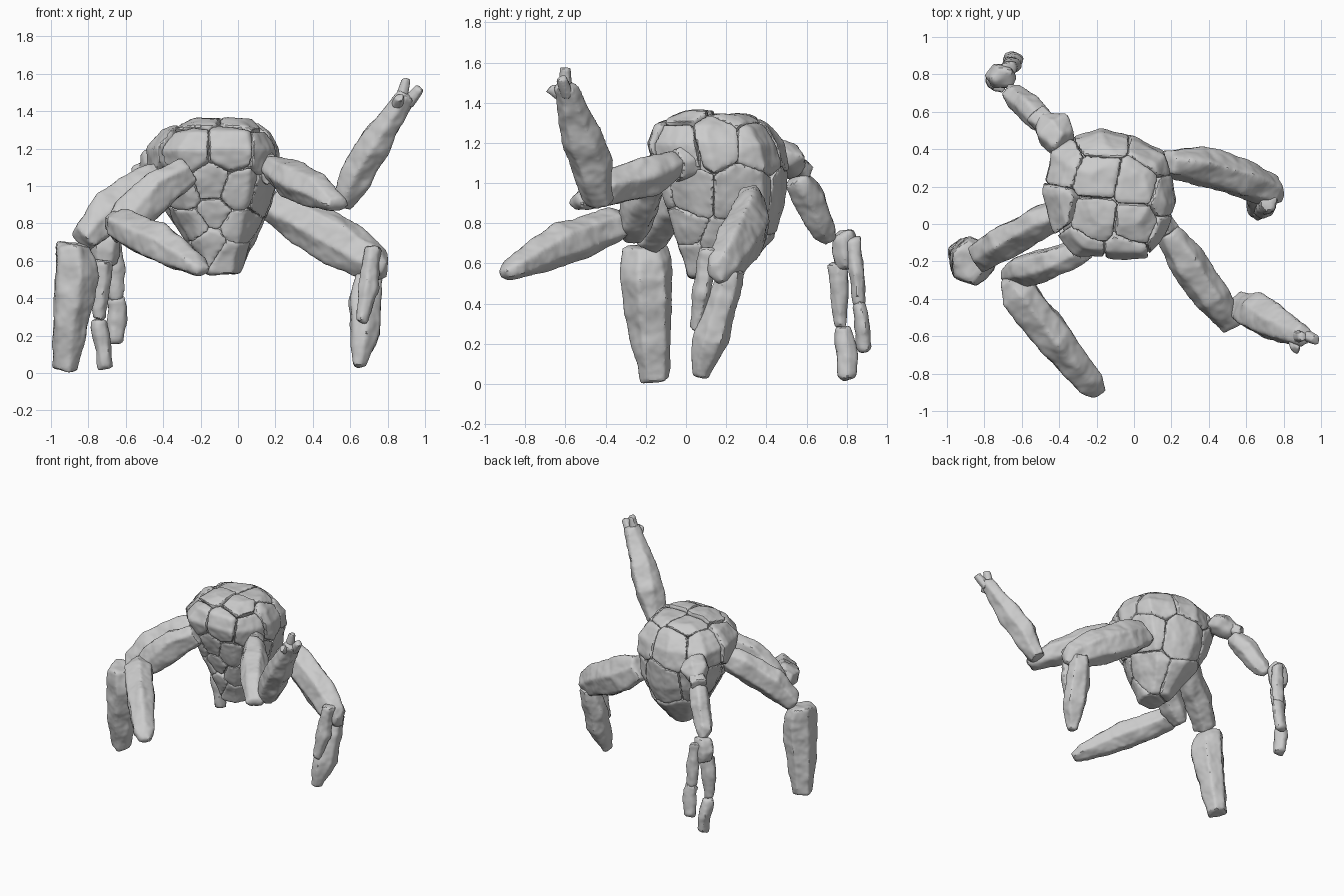
import bpy, bmesh, math, random
from mathutils import Vector

random.seed(4)
tex = bpy.data.textures.new("rock_grain", 'CLOUDS')
tex.noise_scale = 0.14
tex.noise_depth = 2


def hull(points):
    bm = bmesh.new()
    for p in points:
        bm.verts.new(p)
    res = bmesh.ops.convex_hull(bm, input=bm.verts)
    junk = [g for g in res["geom_interior"] + res["geom_unused"] if isinstance(g, bmesh.types.BMVert)]
    bmesh.ops.delete(bm, geom=list(set(junk)), context='VERTS')
    bmesh.ops.recalc_face_normals(bm, faces=bm.faces)
    return bm


def rock(name, bm, voxel=0.012, rough=0.03, soft=2):
    """Turn a convex block into a chipped, softened stone."""
    me = bpy.data.meshes.new(name)
    bm.to_mesh(me)
    bm.free()
    ob = bpy.data.objects.new(name, me)
    bpy.context.collection.objects.link(ob)
    m = ob.modifiers.new("remesh", 'REMESH')
    m.mode, m.voxel_size = 'VOXEL', voxel
    m = ob.modifiers.new("wear", 'SMOOTH')
    m.iterations = soft
    m = ob.modifiers.new("chips", 'DISPLACE')
    m.texture, m.strength, m.mid_level = tex, rough, 0.42
    dg = bpy.context.evaluated_depsgraph_get()
    new = bpy.data.meshes.new_from_object(ob.evaluated_get(dg))
    ob.modifiers.clear()
    ob.data = new
    bpy.ops.object.select_all(action='DESELECT')
    ob.select_set(True)
    bpy.context.view_layer.objects.active = ob
    bpy.ops.object.shade_smooth_by_angle(angle=math.radians(30))
    return ob


def stone(name, path, sides=6, **kw):
    """Long stone: stations (x, y, z, side radius, other radius)."""
    pts = [Vector(p[:3]) for p in path]
    t = (pts[-1] - pts[0]).normalized()
    if abs(t.z) > 0.86:
        v = t.cross(Vector((1, 0, 0))).normalized()
        u = v.cross(t)
    else:
        u = t.cross(Vector((0, 0, 1))).normalized()
        v = u.cross(t)
    out = []
    base = random.uniform(0, 1)
    for c, p in zip(pts, path):
        for i in range(sides):
            a = 2 * math.pi * (i + base) / sides + random.uniform(-0.12, 0.12)
            k = random.uniform(1.0, 1.16)
            out.append(c + u * math.cos(a) * p[3] * k + v * math.sin(a) * p[4] * k
                       + t * random.uniform(-0.015, 0.015))
    return rock(name, hull(out), **kw)


# body: a lopsided outline scaled to rings (z, x min, x max, y min, y max)
outline = [(-1, .05), (-.88, .65), (-.6, .85), (-.15, 1), (.35, .88), (.82, .62), (1, -.15),
           (.85, -.6), (.55, -1), (0, -1), (-.55, -.95), (-.82, -.65)]
rings = [(1.34, -0.25, 0.08, 0.00, 0.32), (1.28, -0.39, 0.17, -0.14, 0.42),
         (1.19, -0.47, 0.22, -0.18, 0.49), (1.08, -0.47, 0.22, -0.15, 0.51),
         (0.90, -0.41, 0.18, -0.09, 0.49), (0.72, -0.29, 0.10, -0.03, 0.43),
         (0.53, -0.18, 0.01, 0.01, 0.26)]
body = [Vector(((x0 + x1) / 2 + c * (x1 - x0) / 2, (y0 + y1) / 2 + s * (y1 - y0) / 2, z))
        for z, x0, x1, y0, y1 in rings for c, s in outline]

centre = Vector((-0.11, 0.15, 0.97))
rock("body_core", hull([centre + (p - centre) * 0.9 for p in body]), rough=0.0, voxel=0.02)

# body plates: the body block split into cells around these seeds
seeds = [(-0.17, 0.43, 1.22), (0.10, 0.36, 1.2), (-0.38, 0.31, 1.22), (-0.19, 0.25, 1.29),
         (0.01, 0.21, 1.29), (0.15, 0.14, 1.22), (-0.40, 0.10, 1.2), (-0.20, 0.04, 1.28),
         (0.0, 0.02, 1.27), (-0.26, -0.1, 1.2), (-0.05, -0.11, 1.2), (0.13, -0.03, 1.18),
         (-0.30, -0.04, 0.98), (-0.14, -0.08, 1.03), (0.0, -0.08, 0.98), (0.12, 0.0, 0.96),
         (-0.34, 0.3, 0.95), (0.13, 0.28, 0.95), (-0.1, 0.42, 0.92), (-0.24, 0.02, 0.80),
         (-0.12, -0.02, 0.87), (0.0, 0.0, 0.80), (-0.18, 0.3, 0.66), (0.03, 0.2, 0.7),
         (-0.15, 0.03, 0.68), (-0.05, 0.04, 0.62)]
seeds = [Vector(s) for s in seeds]
for n, s in enumerate(seeds):
    bm = hull(body)
    for o in seeds:
        if o != s:
            d = (o - s).normalized()
            bmesh.ops.bisect_plane(bm, geom=bm.verts[:] + bm.edges[:] + bm.faces[:],
                                   plane_co=(s + o) / 2 - d * 0.001, plane_no=d, clear_outer=True)
    cell = [v.co.copy() for v in bm.verts]
    bm.free()
    # keep only the outer shell of each cell, bulging unevenly at the top
    cell += [centre + (p - centre) * 0.75 for p in cell]
    swell = (s - centre).normalized() * (random.uniform(0.0, 0.025) if s.z > 1.15 else 0.0)
    rock(f"body_plate_{n + 1}", hull([p + swell for p in cell]), rough=0.025)

# back-left arm: a chain of stones ending in two long fingers
stone("rear_arm_shoulder", [(-0.37, 0.43, 1.16, .08, .07), (-0.43, 0.50, 1.13, .10, .08), (-0.49, 0.55, 1.07, .06, .06)])
stone("rear_arm_link", [(-0.45, 0.52, 1.11, .06, .05), (-0.53, 0.59, 1.06, .06, .05)])
stone("rear_arm_upper", [(-0.50, 0.55, 1.02, .06, .06), (-0.56, 0.62, 0.92, .07, .08), (-0.64, 0.69, 0.77, .06, .07), (-0.66, 0.72, 0.71, .03, .03)])
stone("rear_arm_wrist", [(-0.69, 0.78, 0.75, .06, .05), (-0.71, 0.79, 0.66, .08, .07), (-0.71, 0.80, 0.58, .06, .05)])
stone("rear_finger_1_base", [(-0.72, 0.76, 0.60, .05, .05), (-0.74, 0.76, 0.44, .05, .04), (-0.74, 0.77, 0.29, .035, .03)])
stone("rear_finger_1_tip", [(-0.74, 0.78, 0.29, .04, .035), (-0.73, 0.80, 0.15, .04, .055), (-0.71, 0.80, 0.03, .035, .045)])
stone("rear_finger_2_base", [(-0.67, 0.83, 0.72, .04, .04), (-0.65, 0.85, 0.55, .045, .03), (-0.65, 0.86, 0.40, .035, .025)])
stone("rear_finger_2_tip", [(-0.65, 0.86, 0.40, .045, .03), (-0.64, 0.88, 0.28, .045, .03), (-0.66, 0.89, 0.17, .035, .03)])

# left leg
stone("left_leg_upper", [(-0.33, 0.08, 1.07, .06, .07), (-0.50, 0.02, 1.00, .075, .10), (-0.70, -0.10, 0.86, .09, .11), (-0.83, -0.18, 0.71, .08, .07)])
stone("left_leg_lower", [(-0.88, -0.20, 0.68, .085, .10), (-0.86, -0.20, 0.53, .115, .13), (-0.89, -0.18, 0.25, .09, .10), (-0.925, -0.155, 0.02, .065, .065)])

# front-left leg, lower part reaching forward
stone("front_left_leg_upper", [(-0.27, -0.14, 1.08, .07, .08), (-0.42, -0.20, 0.99, .08, .11), (-0.58, -0.25, 0.84, .085, .11), (-0.67, -0.27, 0.74, .06, .06)])
stone("front_left_leg_lower", [(-0.68, -0.29, 0.82, .05, .05), (-0.62, -0.36, 0.79, .10, .09), (-0.42, -0.62, 0.69, .10, .10), (-0.23, -0.85, 0.58, .08, .06), (-0.19, -0.90, 0.55, .04, .03)])

# front-right arm, raised forearm with three stubby fingers
stone("raised_arm_shoulder", [(0.13, 0.05, 1.10, .06, .07), (0.17, -0.04, 1.09, .07, .08)])
stone("raised_arm_upper", [(0.18, -0.04, 1.10, .06, .06), (0.27, -0.18, 1.04, .09, .10), (0.42, -0.40, 0.97, .09, .09), (0.53, -0.55, 0.90, .06, .04)])
stone("raised_arm_forearm", [(0.56, -0.43, 0.90, .07, .05), (0.65, -0.47, 1.08, .10, .085), (0.74, -0.52, 1.24, .095, .085), (0.90, -0.60, 1.48, .055, .05)])
for n, (a, b) in enumerate([((0.91, -0.59, 1.44), (0.97, -0.62, 1.52)),
                            ((0.87, -0.60, 1.46), (0.90, -0.60, 1.57)),
                            ((0.85, -0.61, 1.43), (0.865, -0.675, 1.475))]):
    stone(f"raised_hand_finger_{n + 1}", [(*a, .033, .033), (*b, .026, .026)], rough=0.006, voxel=0.008)

# right leg with a large and a small claw
stone("right_leg_upper", [(0.17, 0.33, 0.91, .07, .09), (0.34, 0.32, 0.81, .10, .13), (0.56, 0.25, 0.69, .10, .12), (0.74, 0.18, 0.58, .08, .09), (0.79, 0.15, 0.55, .04, .05)])
stone("right_leg_large_claw", [(0.71, 0.23, 0.58, .06, .06), (0.67, 0.18, 0.40, .085, .07), (0.68, 0.12, 0.22, .085, .08), (0.65, 0.07, 0.04, .035, .04)])
stone("right_leg_small_claw", [(0.72, 0.12, 0.67, .04, .05), (0.70, 0.08, 0.46, .055, .045), (0.66, 0.05, 0.27, .03, .03)])
